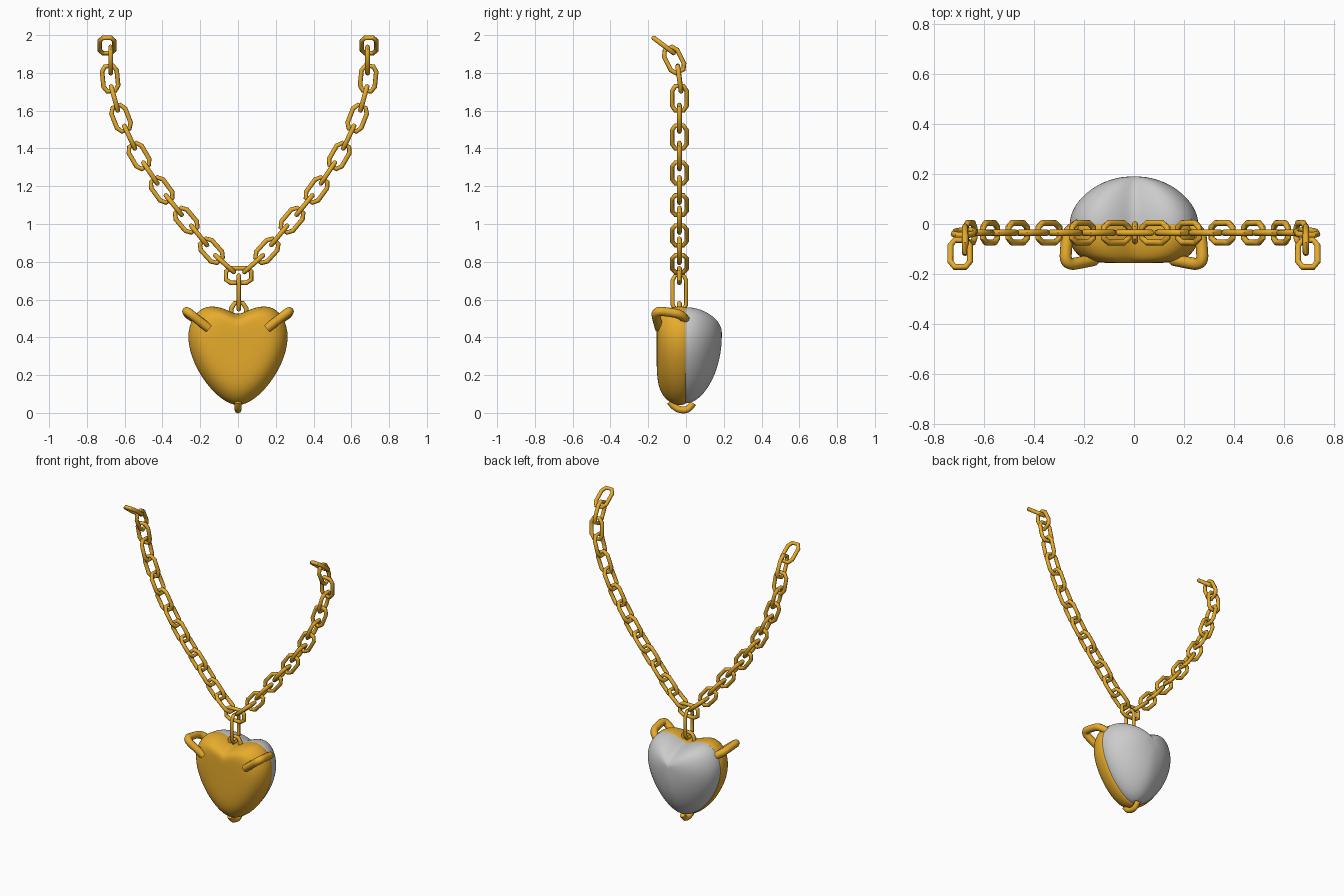
import bpy, bmesh
from mathutils import Vector, Matrix

if "Cube" in bpy.data.objects:
    bpy.data.objects.remove(bpy.data.objects["Cube"])

gold = bpy.data.materials.new("gold")
gold.diffuse_color = (0.8, 0.41, 0.025, 1)
gold.use_nodes = True
gold.node_tree.nodes["Principled BSDF"].inputs["Base Color"].default_value = gold.diffuse_color
CHAIN_Y = -0.035
CX = 0.006  # chain centre in x


def add_object(name, mesh, mat=None):
    ob = bpy.data.objects.new(name, mesh)
    bpy.context.collection.objects.link(ob)
    if mat and not mesh.materials:
        mesh.materials.append(mat)
    return ob


def tube(name, pts, radius, kind="NURBS", cyclic=False):
    """Sweep a round wire along points and turn it into a mesh."""
    cu = bpy.data.curves.new(name, "CURVE")
    cu.dimensions = "3D"
    cu.bevel_depth, cu.bevel_resolution = radius, 2
    cu.use_fill_caps = not cyclic
    sp = cu.splines.new(kind)
    sp.points.add(len(pts) - 1)
    for p, co in zip(sp.points, pts):
        p.co = (*co, 1)
    sp.use_cyclic_u = cyclic
    if kind == "NURBS":
        sp.order_u, sp.use_endpoint_u, sp.resolution_u = 3, True, 6
    ob = add_object(name, cu, gold)
    bpy.ops.object.select_all(action="DESELECT")
    ob.select_set(True)
    bpy.context.view_layer.objects.active = ob
    bpy.ops.object.convert(target="MESH")
    ob = bpy.context.view_layer.objects.active
    bpy.ops.object.shade_smooth_by_angle(angle=0.9)
    return ob


def link_path(hw, hl):
    q = [(hw, hl - 0.027), (hw * 0.55, hl)]
    q += [(-x, z) for x, z in reversed(q)]
    q += [(-x, -z) for x, z in q]
    return [(x, 0, z) for x, z in q]


def orient(centre, d, face):
    """Matrix laying a link along d, seen face-on or edge-on from the front."""
    d = Vector(d).normalized()
    w = Vector((0, 1, 0)).cross(d).normalized()
    if not face:
        w = w.cross(d)
    m = Matrix((w, d.cross(w), d)).transposed().to_4x4()
    return Matrix.Translation(centre) @ m


# Middle link, whose mesh is shared by the whole chain
middle = tube("middle_link", link_path(0.039, 0.067), 0.0125, "POLY", True)
middle.matrix_world = orient((CX - 0.003, CHAIN_Y, 0.727), (1, 0, 0), True)

# Chain strands: edge-on and face-on links alternate up each side
strand = [(0, 0.727), (0.077, 0.79), (0.147, 0.858), (0.212, 0.94), (0.28, 1.02),
          (0.346, 1.10), (0.41, 1.18), (0.47, 1.27), (0.53, 1.36), (0.58, 1.46),
          (0.625, 1.56), (0.66, 1.665), (0.683, 1.77)]
for side, sx in (("left", -1), ("right", 1)):
    pts = [Vector((CX + sx * x, CHAIN_Y, z)) for x, z in strand]
    pts.append(Vector((CX + sx * 0.68, -0.063, 1.868)))
    pts.append(Vector((sx * 0.694, -0.118, 1.945)))
    for i in range(1, len(pts)):
        d = pts[min(i + 1, len(pts) - 1)] - pts[i - 1]
        if i == len(pts) - 1:
            d = Vector((0, -0.12, 0.09))
        elif i == len(pts) - 2:
            d = Vector((0, -0.075, 0.15))
        elif i == len(pts) - 3:
            d = Vector((sx * 0.015, -0.02, 0.15))
        ob = add_object(f"{side}_link_{i}", middle.data)
        ob.matrix_world = orient(pts[i], d, i % 2 == 0)

# Long bail link and the loop set into the heart
bail = tube("bail_link", link_path(0.036, 0.092), 0.011, "POLY", True)
bail.matrix_world = orient((0.004, CHAIN_Y, 0.638), (0, 0, 1), False)
loop = add_object("heart_loop", middle.data)
loop.matrix_world = orient((0.004, CHAIN_Y, 0.514), (0, 0, 1), True)

# Heart outline, right half from cleft to tip
half = [(0, 0.518), (0.045, 0.54), (0.095, 0.56), (0.15, 0.567), (0.2, 0.551),
        (0.243, 0.505), (0.267, 0.43), (0.262, 0.35), (0.235, 0.265),
        (0.185, 0.175), (0.125, 0.103), (0.06, 0.053), (0, 0.034)]
outline = half + [(-x, z) for x, z in half[-2:0:-1]]


def heart(name, rings, zc, mat=None):
    """Loft scaled heart outlines (y, scale) to a final apex (y, 0)."""
    bm = bmesh.new()
    n = len(outline)
    loops = [[bm.verts.new((x * s, y, zc + (z - zc) * s)) for x, z in outline]
             for y, s in rings[:-1]]
    for a, b in zip(loops, loops[1:]):
        for i in range(n):
            bm.faces.new((a[i], a[(i + 1) % n], b[(i + 1) % n], b[i]))
    apex = bm.verts.new((0, rings[-1][0], zc))
    for i in range(n):
        bm.faces.new((loops[-1][i], loops[-1][(i + 1) % n], apex))
    bmesh.ops.recalc_face_normals(bm, faces=bm.faces)
    me = bpy.data.meshes.new(name)
    bm.to_mesh(me)
    bm.free()
    # open shells: make sure the apex faces outward along y
    apex_sign = 1 if rings[-1][0] > 0 else -1
    if me.polygons[-1].normal.y * apex_sign < 0:
        me.flip_normals()
    me.polygons.foreach_set("use_smooth", [True] * len(me.polygons))
    ob = add_object(name, me, mat)
    ob.modifiers.new("smooth", "SUBSURF").levels = 2
    ob.modifiers["smooth"].render_levels = 2
    return ob


# Stone behind and gold plate in front
heart("stone_back", [(-0.03, 0.96), (0.0, 0.975), (0.035, 0.96), (0.085, 0.87),
                     (0.135, 0.68), (0.17, 0.45), (0.188, 0.2), (0.19, 0)], 0.42)
heart("gold_front", [(0.0, 0.955), (-0.002, 0.985), (-0.03, 1.0), (-0.065, 0.985),
                     (-0.1, 0.93), (-0.138, 0.8), (-0.154, 0.6), (-0.156, 0.3),
                     (-0.156, 0)], 0.40, gold)

# Claws gripping the upper corners
for side, sx in (("left", -1), ("right", 1)):
    path = [(0.155, -0.142, 0.448), (0.2, -0.152, 0.483), (0.275, -0.165, 0.542),
            (0.27, -0.08, 0.532), (0.262, -0.02, 0.52), (0.215, 0.0, 0.49)]
    tube(f"{side}_claw", [(sx * x, y, z) for x, y, z in path], 0.024)

# Claw under the tip
tube("tip_claw", [(0, -0.085, 0.06), (0, -0.06, 0.025), (0, -0.01, 0.012),
                  (0, 0.02, 0.025), (0, 0.038, 0.052)], 0.018)
